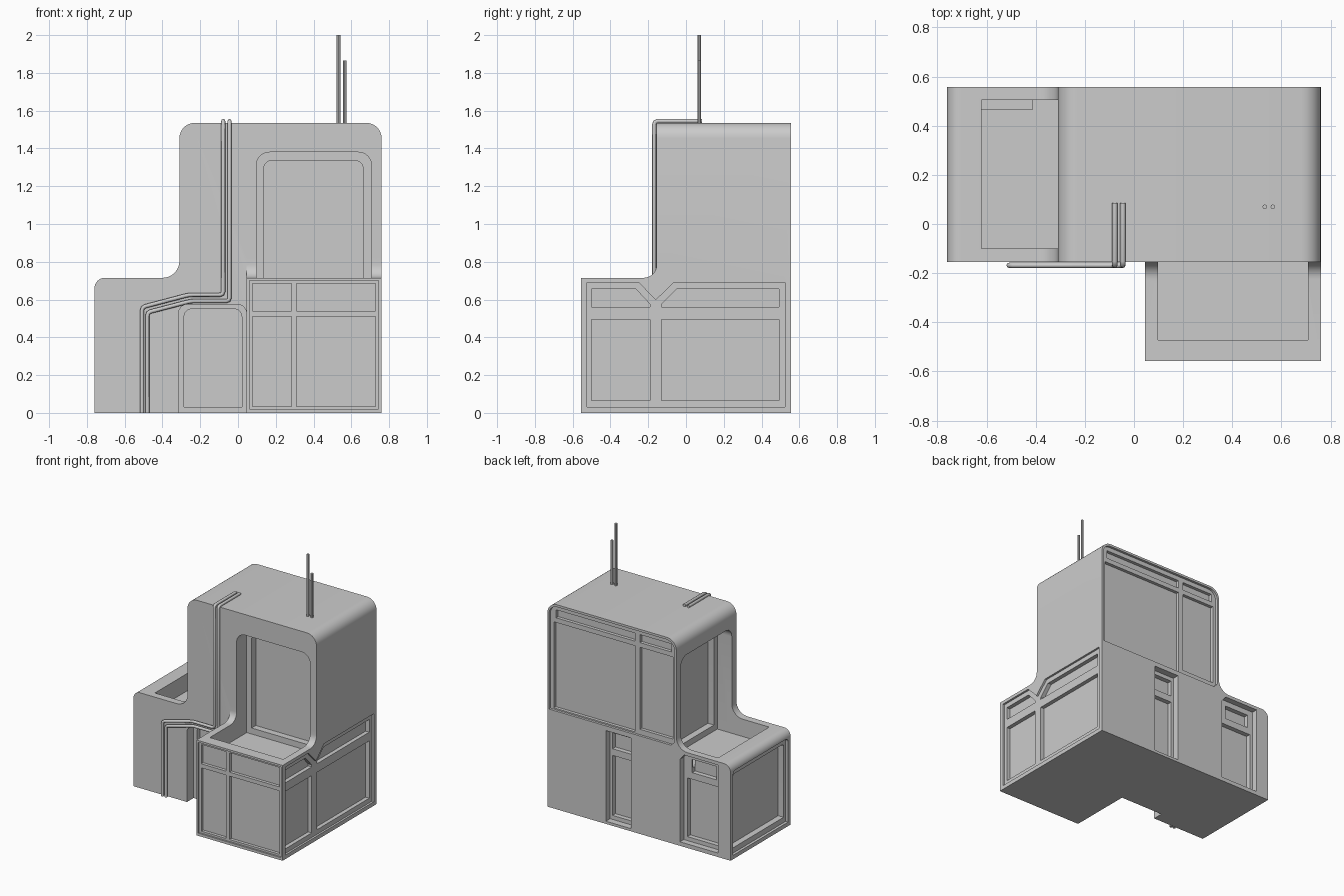
import bpy, bmesh, math
from mathutils import Vector

if "Cube" in bpy.data.objects:
    bpy.data.objects.remove(bpy.data.objects["Cube"])


def rounded(pts, n=8):
    """Outline from (u, v) or (u, v, radius) corners."""
    out = []
    for i, c in enumerate(pts):
        p = Vector(c[:2])
        r = c[2] if len(c) > 2 else 0
        if not r:
            out.append(tuple(p))
            continue
        u = (Vector(pts[i - 1][:2]) - p).normalized()
        v = (Vector(pts[(i + 1) % len(pts)][:2]) - p).normalized()
        half = u.angle(v) / 2
        t = r / math.tan(half)
        o = p + (u + v).normalized() * r / math.sin(half)
        s, e = p + u * t - o, p + v * t - o
        a0 = math.atan2(s.y, s.x)
        d = (math.atan2(e.y, e.x) - a0 + math.pi) % (2 * math.pi) - math.pi
        out += [(o.x + r * math.cos(a0 + d * k / n), o.y + r * math.sin(a0 + d * k / n))
                for k in range(n + 1)]
    return out


def rect(u0, u1, v0, v1, r_top=0):
    return [(u0, v0), (u1, v0), (u1, v1, r_top), (u0, v1, r_top)]


def prism(name, pts, axis, a, b):
    """Extrude an outline along an axis from a to b."""
    put = {'x': lambda u, v, w: (w, u, v), 'y': lambda u, v, w: (u, w, v),
           'z': lambda u, v, w: (u, v, w)}[axis]
    outline = rounded(pts)
    bm = bmesh.new()
    lo = [bm.verts.new(put(u, v, a)) for u, v in outline]
    hi = [bm.verts.new(put(u, v, b)) for u, v in outline]
    bm.faces.new(lo)
    bm.faces.new(hi)
    for i in range(len(lo)):
        j = (i + 1) % len(lo)
        bm.faces.new((lo[i], lo[j], hi[j], hi[i]))
    bmesh.ops.recalc_face_normals(bm, faces=bm.faces)
    me = bpy.data.meshes.new(name)
    bm.to_mesh(me)
    bm.free()
    ob = bpy.data.objects.new(name, me)
    bpy.context.collection.objects.link(ob)
    return ob


def combine(other, op):
    m = body.modifiers.new("bool", 'BOOLEAN')
    m.operation, m.object, m.solver = op, other, 'EXACT'
    bpy.context.view_layer.objects.active = body
    bpy.ops.object.modifier_apply(modifier=m.name)
    bpy.data.objects.remove(other)


def cut(pts, axis, a, b):
    combine(prism("cutter", pts, axis, a, b), 'DIFFERENCE')


def facade(axis, face, sign, outline, d1, panes, d2, start=0.02):
    """Recess an outline by d1, then sink each pane to depth d2."""
    cut(outline, axis, face + sign * start, face - sign * d1)
    for p in panes:
        cut(p, axis, face - sign * d1 * 0.5, face - sign * d2)


def tube(name, pts, r, bend=0.018):
    path = [Vector(pts[0])]
    for a, p, b in zip(pts, pts[1:], pts[2:]):
        a, p, b = Vector(a), Vector(p), Vector(b)
        s, e = p + (a - p).normalized() * bend, p + (b - p).normalized() * bend
        path += [s, (s + e) / 4 + p / 2, e]
    path.append(Vector(pts[-1]))
    cu = bpy.data.curves.new(name, 'CURVE')
    cu.dimensions, cu.bevel_depth, cu.bevel_resolution = '3D', r, 2
    cu.use_fill_caps = True
    sp = cu.splines.new('POLY')
    sp.points.add(len(path) - 1)
    for q, c in zip(sp.points, path):
        q.co = (*c, 1)
    ob = bpy.data.objects.new(name, cu)
    bpy.context.collection.objects.link(ob)


# Stepped main block and the front wing with its coved top
body = prism("house_body", [(-.76, 0), (.76, 0), (.76, 1.535, .08), (-.31, 1.535, .08),
                            (-.31, .715, .09), (-.76, .715, .055)], 'y', -.155, .557)
combine(prism("wing", [(-.557, 0), (-.557, .715), (-.155, .715, .07), (-.155, .82),
                       (-.10, .82), (-.10, 0)], 'x', .045, .76), 'UNION')

# Front terrace and tall window behind it
cut(rect(.097, .707, -.472, -.10), 'z', .585, .82)
facade('y', -.155, -1, rect(.097, .707, .585, 1.38, .07), .12,
       [rect(.137, .662, .63, 1.335, .04)], .17, .09)

# Left terrace (keeping a ledge at the back) and its tall window
cut(rect(-.62, -.28, -.10, .465), 'z', .585, .84)
cut(rect(-.40, -.28, .40, .505), 'z', .585, .84)
cut(rect(-.62, -.28, .40, .505), 'z', .68, .84)
facade('x', -.31, -1, rect(-.10, .505, .585, 1.38, .07), .12,
       [rect(-.06, .465, .63, 1.335, .04)], .17, .1)

# Front door recess
facade('y', -.155, -1, rect(-.315, .045, -.05, .575, .05), .078,
       [rect(-.285, .02, .03, .55, .04)], .11)

# Wing front windows
facade('y', -.557, -1, rect(.06, .745, .02, .70), .012,
       [rect(u0, u1, v0, v1) for u0, u1 in ((.077, .282), (.31, .727))
        for v0, v1 in ((.035, .51), (.54, .685))], .035)

# Right side windows with the notched top frame
facade('x', .76, 1, [(-.525, .03), (.525, .03), (.525, .69), (-.065, .69),
                     (-.16, .597), (-.25, .69), (-.525, .69)], .015,
       [rect(-.50, -.19, .065, .495), rect(-.13, .492, .065, .495),
        [(-.50, .56), (-.19, .56), (-.19, .575), (-.265, .655), (-.50, .655)],
        [(-.13, .56), (.492, .56), (.492, .655), (-.05, .655), (-.13, .575)]], .045)

# Left side window
facade('x', -.76, -1, rect(-.125, .527, .03, .66, .03), .02,
       [rect(-.10, .50, .07, .62, .02)], .065)

# Back upper windows
facade('y', .557, 1, [(-.265, .735), (.748, .735), (.748, 1.518, .07), (-.295, 1.518, .07),
                      (-.295, .765)], .018,
       [rect(.045, .72, .745, 1.39), rect(-.27, .005, .775, 1.39),
        rect(.045, .70, 1.425, 1.485), rect(-.255, .005, 1.425, 1.485)], .042)

# Back lower door and window
facade('y', .557, 1, rect(.065, .275, .02, .70), .05,
       [rect(.085, .255, .05, .50), rect(.085, .255, .55, .67)], .085)
facade('y', .557, 1, [(-.655, .03), (-.34, .03), (-.34, .65), (-.375, .69), (-.655, .69)], .045,
       [rect(-.63, -.37, .06, .50), rect(-.61, -.41, .55, .65)], .08)

# Rooftop masts
for i, (x, top) in enumerate(((.532, 2.0), (.565, 1.865))):
    bpy.ops.mesh.primitive_cylinder_add(vertices=8, radius=.0095, depth=top - 1.52,
                                        location=(x, .07, (top + 1.52) / 2))
    bpy.context.object.name = f"roof_mast_{i + 1}"

# Twin pipes running over the roof edge and down the front
Y = -.168
for i, (x, z, xm, xl, zl) in enumerate(((-.078, .625, -.26, -.508, .56),
                                        (-.045, .592, -.25, -.48, .532))):
    tube(f"front_pipe_{i + 1}", [(x, .085, 1.545), (x, Y, 1.545), (x, Y, z), (xm, Y, z),
                                 (xl, Y, zl), (xl, Y, 0)], .011)

# Smooth the rounded corners only
bpy.ops.object.select_all(action='DESELECT')
body.select_set(True)
bpy.context.view_layer.objects.active = body
bpy.ops.object.shade_smooth_by_angle(angle=math.radians(30))
